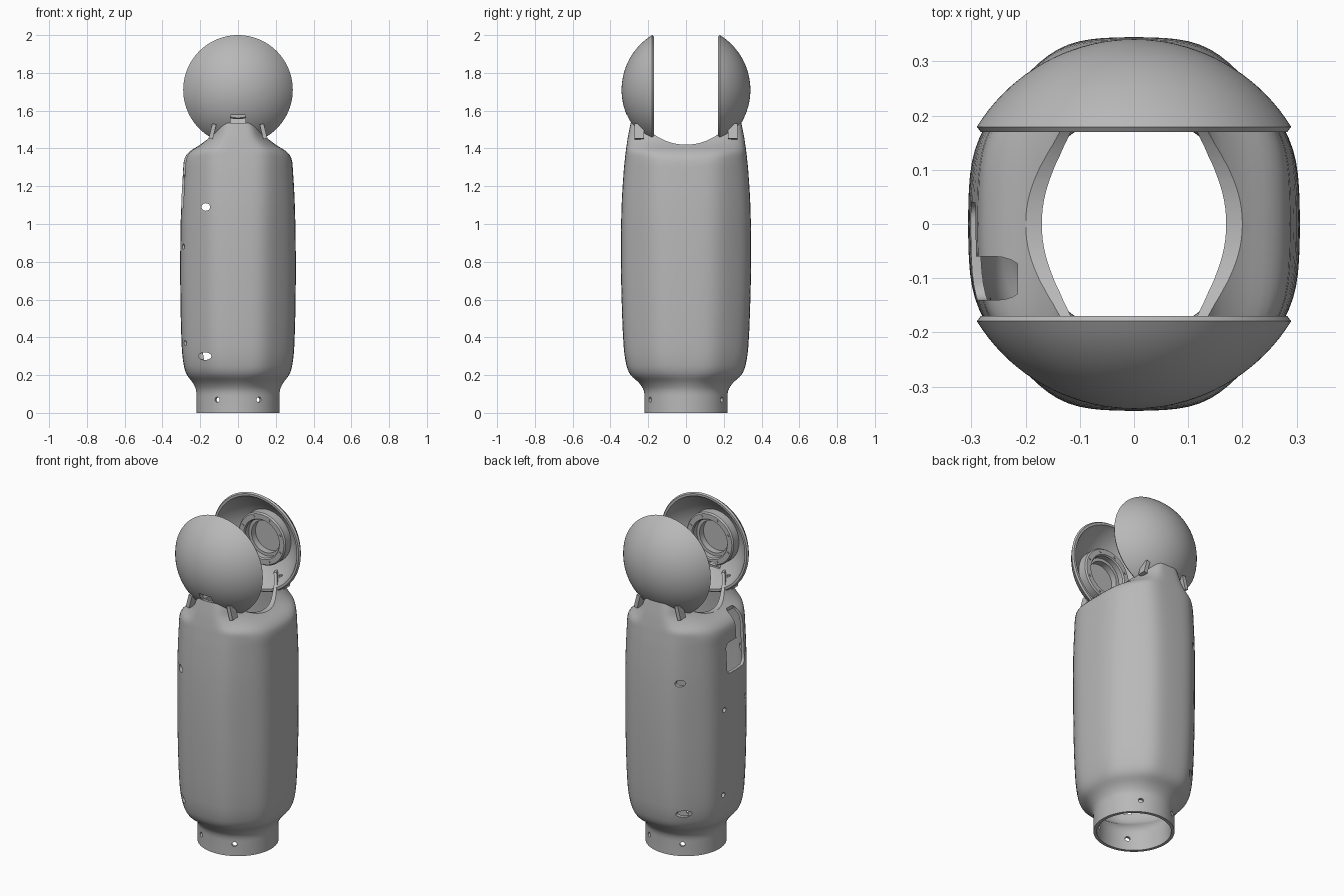
import bpy, bmesh, math
from mathutils import Matrix, Vector

if "Cube" in bpy.data.objects:
    bpy.data.objects.remove(bpy.data.objects["Cube"])

GREY = (0.48, 0.48, 0.48, 1)
grey = bpy.data.materials.new("shell grey")
grey.use_nodes = True
grey.diffuse_color = GREY
grey.node_tree.nodes["Principled BSDF"].inputs["Base Color"].default_value = GREY

JOINT_Z, JOINT_R = 1.71, 0.29


def make_object(name, bm):
    bmesh.ops.recalc_face_normals(bm, faces=bm.faces)
    mesh = bpy.data.meshes.new(name)
    bm.to_mesh(mesh)
    bm.free()
    obj = bpy.data.objects.new(name, mesh)
    bpy.context.collection.objects.link(obj)
    mesh.materials.append(grey)
    return obj


def smooth(obj, angle=30):
    bpy.ops.object.select_all(action="DESELECT")
    obj.select_set(True)
    bpy.context.view_layer.objects.active = obj
    bpy.ops.object.shade_smooth_by_angle(angle=math.radians(angle))


def box(name, center, size, bevel=0.0, turn=0.0):
    bm = bmesh.new()
    bmesh.ops.create_cube(bm, size=1)
    bmesh.ops.scale(bm, vec=size, verts=bm.verts)
    if bevel:
        edges = [e for e in bm.edges if abs(e.verts[0].co.x - e.verts[1].co.x) > 1e-4]
        bmesh.ops.bevel(bm, geom=edges, offset=bevel, segments=5, profile=0.5, affect="EDGES")
    bmesh.ops.transform(bm, matrix=Matrix.Translation(center) @ Matrix.Rotation(turn, 4, "Y"), verts=bm.verts)
    return make_object(name, bm)


def rod(name, center, axis, radius, depth, stretch=1.0, sides=24):
    bm = bmesh.new()
    bmesh.ops.create_cone(bm, cap_ends=True, segments=sides, radius1=radius, radius2=radius, depth=depth)
    turn = Vector(axis).to_track_quat("Z", "Y").to_matrix().to_4x4()
    widen = Matrix.Diagonal((stretch, 1, 1, 1))
    bmesh.ops.transform(bm, matrix=Matrix.Translation(center) @ turn @ widen, verts=bm.verts)
    return make_object(name, bm)


def bake(obj, cutters):
    """Cut the shapes out of the object and keep only the result."""
    for c in cutters:
        mod = obj.modifiers.new("cut", "BOOLEAN")
        mod.operation, mod.solver, mod.object = "DIFFERENCE", "EXACT", c
    bpy.context.view_layer.update()
    result = obj.evaluated_get(bpy.context.evaluated_depsgraph_get())
    mesh = bpy.data.meshes.new_from_object(result)
    obj.modifiers.clear()
    obj.data = mesh
    for c in cutters:
        bpy.data.objects.remove(c)


# Body levels: height, half width, half depth, squareness, corner cut
LEVELS = [
    (0.0, .22, .22, 0, .69), (.07, .22, .22, 0, .69), (.12, .222, .224, 0, .69),
    (.16, .24, .25, .3, .69), (.2, .27, .293, .8, .69), (.25, .287, .315, 1, .69),
    (.35, .298, .33, 1, .69), (.6, .305, .341, 1, .69), (.85, .306, .345, 1, .69),
    (1.1, .301, .341, 1, .68), (1.28, .291, .33, 1, .67), (1.35, .282, .323, 1, .66),
    (1.385, .255, .319, 1, .64), (1.42, .2, .314, 1, .63), (1.46, .153, .308, 1, .62),
    (1.5, .13, .3, 1, .61), (1.535, .112, .293, 1, .61),
]


def section_point(angle, level):
    z, rx, ry, square, cut = level
    u, v = math.cos(angle), math.sin(angle)
    p = 13
    norm = (abs(u) ** p + abs(v) ** p + (cut * (abs(u) + abs(v))) ** p) ** (1 / p)
    r = (1 - square) + square / norm
    return (rx * u * r, ry * v * r, z)


def refine(levels, steps=3):
    out = []
    for i in range(len(levels) - 1):
        a, b = levels[i], levels[i + 1]
        before, after = levels[max(i - 1, 0)], levels[min(i + 2, len(levels) - 1)]
        h = b[0] - a[0]
        for s in range(steps):
            t = s / steps
            row = [a[0] + h * t]
            for k in range(1, 5):
                ma = (b[k] - before[k]) / (b[0] - before[0]) * h
                mb = (after[k] - a[k]) / (after[0] - a[0]) * h
                row.append((2*t**3 - 3*t**2 + 1) * a[k] + (t**3 - 2*t**2 + t) * ma
                           + (3*t**2 - 2*t**3) * b[k] + (t**3 - t**2) * mb)
            out.append(row)
    return out + [levels[-1]]


# Hollow body shell
SIDES = 96
bm = bmesh.new()
rings = [[bm.verts.new(section_point(math.tau * i / SIDES, lv)) for i in range(SIDES)]
         for lv in refine(LEVELS)]
for low, high in zip(rings, rings[1:]):
    for i in range(SIDES):
        j = (i + 1) % SIDES
        bm.faces.new((low[i], low[j], high[j], high[i]))
body = make_object("body_shell", bm)
wall = body.modifiers.new("wall", "SOLIDIFY")
wall.thickness, wall.offset = 0.018, -1

# Saddle, access slot and screw holes
cutters = [
    rod("saddle_cutter", (0, 0, JOINT_Z), (1, 0, 0), JOINT_R, 1, sides=128),
    box("slot_cutter", (-.315, -.1, 1.27), (.2, .08, .29), .03),
    box("hatch_cutter", (-.315, -.05, 1.17), (.2, .18, .18), .03),
]
for side in (-1, 1):
    cutters += [
        rod("upper_hole_cutter", (-.17, side * .32, 1.09), (0, side, 0), .02, .16, 1.15),
        rod("lower_hole_cutter", (-.175, side * .32, .3), (0, side, 0), .02, .16, 1.7),
    ]
    for x in (-1, 1):
        spot = (x * .11, side * .19, .07)
        cutters.append(rod("neck_hole_cutter", spot, (spot[0], spot[1], 0), .014, .12))
for y in (-.15, .07):
    for z in (.37, .88):
        cutters.append(rod("side_hole_cutter", (-.29, y, z), (1, 0, 0), .014, .12))
bake(body, cutters)
smooth(body)


# Domed joint caps with a bearing seat inside
def arc(radius, r_from, r_to, steps):
    return [(r, math.sqrt(radius**2 - r**2)) for r in
            (radius * math.sin(a) for a in
             (math.asin(r_from / radius) + (math.asin(r_to / radius) - math.asin(r_from / radius)) * k / steps
              for k in range(steps + 1)))]


profile = arc(.341, 0, JOINT_R, 18) + [(.283, .17), (.27, .17)] + arc(.32, .268, .155, 8)
profile += [(.155, .23), (.148, .222), (.118, .222), (.112, .23), (.112, .262),
            (.094, .262), (.094, .3), (0, .3)]
caps = {}
for name, side in (("front_cap", -1), ("back_cap", 1)):
    bm = bmesh.new()
    verts = [bm.verts.new((r, side * y, JOINT_Z)) for r, y in profile]
    edges = [bm.edges.new(pair) for pair in zip(verts, verts[1:])]
    bmesh.ops.spin(bm, geom=verts + edges, cent=(0, 0, JOINT_Z), axis=(0, 1, 0),
                   angle=math.tau, steps=96, use_merge=True)
    bmesh.ops.remove_doubles(bm, verts=bm.verts, dist=1e-5)
    caps[name] = make_object(name, bm)

# Small window at the foot of the front cap
bake(caps["front_cap"], [box("window_cutter", (0, -.28, 1.553), (.08, .2, .05))])
for cap in caps.values():
    smooth(cap)

# Bolts around each bearing seat
for name, side in (("front", -1), ("back", 1)):
    for k in range(8):
        a = math.tau * (k + .5) / 8
        spot = (.133 * math.cos(a), side * .222, JOINT_Z + .133 * math.sin(a))
        smooth(rod(f"{name}_bolt_{k + 1}", spot, (0, 1, 0), .007, .008, sides=12))

# Corner clips joining the caps to the body
for fb, side in (("front", -1), ("back", 1)):
    for lr, x in (("right", -1), ("left", 1)):
        box(f"{fb}_{lr}_clip", (x * .135, side * .247, 1.49), (.022, .05, .08), turn=-x * .25)
